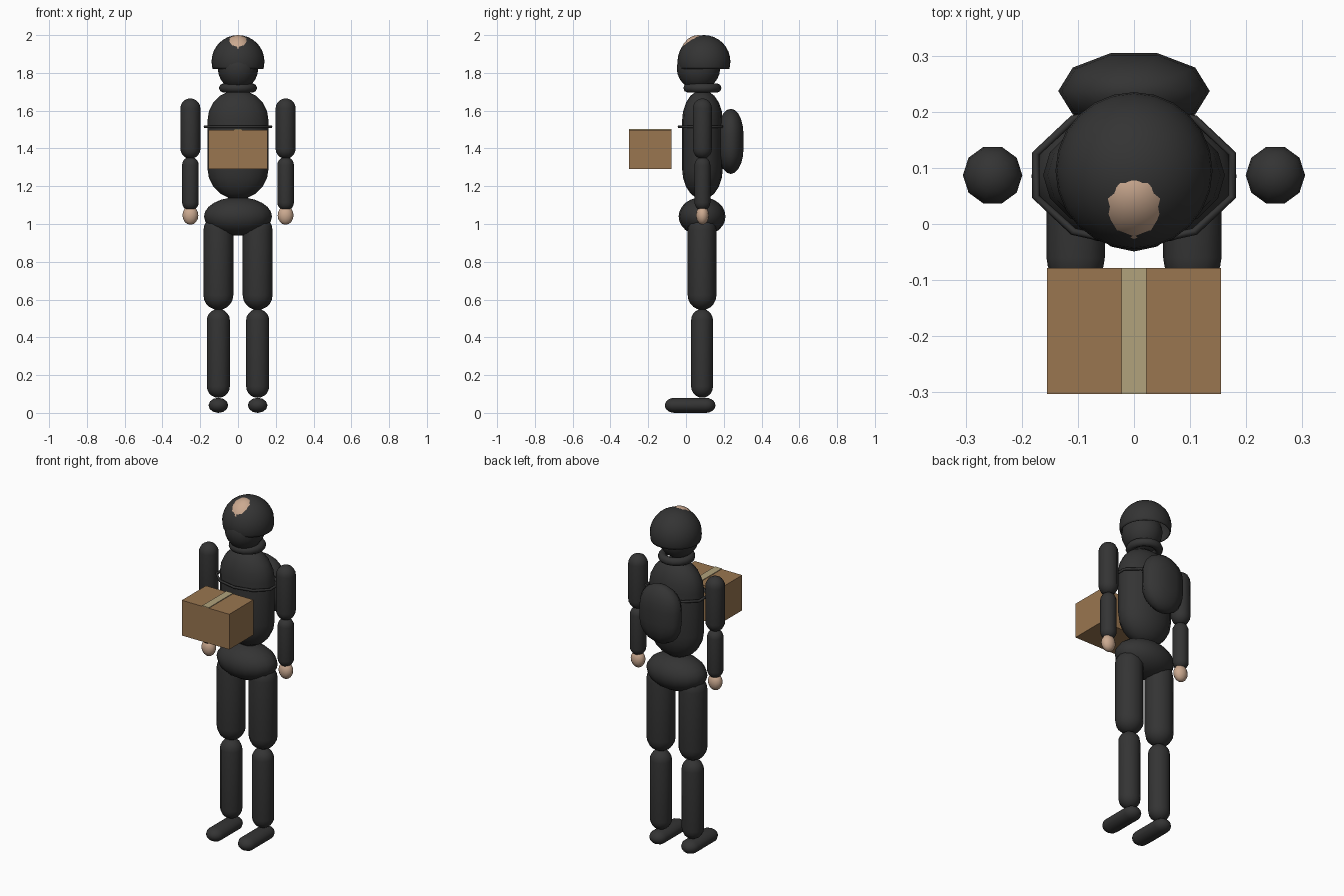
import bpy, bmesh, math
from mathutils import Matrix, Vector

if "Cube" in bpy.data.objects:
    bpy.data.objects.remove(bpy.data.objects["Cube"])


def mat(name, r, g, b):
    m = bpy.data.materials.new(name)
    m.diffuse_color = (r, g, b, 1)
    m.use_nodes = True
    m.node_tree.nodes["Principled BSDF"].inputs["Base Color"].default_value = m.diffuse_color
    return m


CLOTH = mat("charcoal cloth", 0.034, 0.034, 0.034)
SKIN = mat("skin", 0.60, 0.40, 0.28)
CARD = mat("cardboard", 0.32, 0.18, 0.08)
TAPE = mat("packing tape", 0.44, 0.36, 0.20)
CY = 0.087  # depth of the body's axis


def finish(name, bm, material, smooth=True):
    bmesh.ops.recalc_face_normals(bm, faces=bm.faces)
    me = bpy.data.meshes.new(name)
    bm.to_mesh(me)
    bm.free()
    me.materials.append(material)
    for p in me.polygons:
        p.use_smooth = smooth
    ob = bpy.data.objects.new(name, me)
    bpy.context.collection.objects.link(ob)
    return ob


def capsule(name, center, rx, ry, length, cap, material, axis="Z", segs=10, rings=5):
    """Rounded cylinder: elliptical section rx * ry, end caps of height cap."""
    bm = bmesh.new()
    half = length / 2 - cap
    prof = []
    for side in (-1, 1):
        angles = [math.pi / 2 * i / rings for i in range(rings)]
        if side < 0:
            angles.reverse()
        prof += [(math.cos(a), side * (half + cap * math.sin(a))) for a in angles]
    loops = [[bm.verts.new((rx * r * math.cos(2 * math.pi * k / segs),
                            ry * r * math.sin(2 * math.pi * k / segs), z))
              for k in range(segs)] for r, z in prof]
    for a, b in zip(loops, loops[1:]):
        for k in range(segs):
            n = (k + 1) % segs
            bm.faces.new((a[k], a[n], b[n], b[k]))
    for loop, z in ((loops[0], -length / 2), (loops[-1], length / 2)):
        tip = bm.verts.new((0, 0, z))
        for k in range(segs):
            bm.faces.new((loop[k], loop[(k + 1) % segs], tip))
    if axis == "Y":
        bm.transform(Matrix.Rotation(math.radians(90), 4, "X"))
    bm.transform(Matrix.Translation(center))
    return finish(name, bm, material)


def ellipsoid(name, center, radii, material, segs=16, rings=12, cut=None):
    bm = bmesh.new()
    bmesh.ops.create_uvsphere(bm, u_segments=segs, v_segments=rings, radius=1)
    bm.transform(Matrix.Translation(center) @ Matrix.Diagonal((*radii, 1)))
    if cut is not None:  # keep only what is above the cut height
        bmesh.ops.bisect_plane(bm, geom=bm.verts[:] + bm.edges[:] + bm.faces[:],
                               plane_co=(0, 0, cut), plane_no=(0, 0, 1), clear_inner=True)
    return finish(name, bm, material)


def ring(name, center, rx, ry, tube, tube_z, segs, sides, turn=0.0):
    bm = bmesh.new()
    loops = []
    for i in range(segs):
        a = 2 * math.pi * i / segs + turn
        loops.append([])
        for j in range(sides):
            b = 2 * math.pi * j / sides
            o = tube * math.cos(b)
            loops[-1].append(bm.verts.new(((rx + o) * math.cos(a), (ry + o) * math.sin(a),
                                           tube_z * math.sin(b))))
    for i in range(segs):
        p, q = loops[i], loops[(i + 1) % segs]
        for j in range(sides):
            k = (j + 1) % sides
            bm.faces.new((p[j], q[j], q[k], p[k]))
    bm.transform(Matrix.Translation(center))
    return finish(name, bm, CLOTH)


def box(name, lo, hi, material):
    bm = bmesh.new()
    bmesh.ops.create_cube(bm, size=1)
    lo, hi = Vector(lo), Vector(hi)
    bm.transform(Matrix.Translation((lo + hi) / 2) @ Matrix.Diagonal((*(hi - lo), 1)))
    return finish(name, bm, material, smooth=False)


# Head, face mask, open-bottomed helmet and collar
ellipsoid("head", (0, 0.065, 1.86), (0.100, 0.105, 0.1405), SKIN)
ellipsoid("face_mask", (0, 0.066, 1.825), (0.107, 0.115, 0.115), CLOTH)
helmet = ellipsoid("helmet", (0, 0.095, 1.86), (0.14, 0.14, 0.14), CLOTH,
                   segs=24, rings=16, cut=1.82)
shell = helmet.modifiers.new("shell", "SOLIDIFY")
shell.thickness = 0.004
shell.offset = -1
ring("collar", (0, CY, 1.72), 0.078, 0.078, 0.023, 0.024, 16, 8)

# Torso, chest strap, backpack and hips
capsule("torso", (0, CY, 1.42), 0.162, 0.108, 0.58, 0.165, CLOTH, segs=16)
ring("chest_strap", (0, CY, 1.515), 0.184, 0.124, 0.007, 0.008, 10, 6, math.radians(18))
capsule("backpack", (0, 0.237, 1.4375), 0.135, 0.071, 0.345, 0.135, CLOTH)
ellipsoid("hips", (0, 0.085, 1.04), (0.18, 0.124, 0.102), CLOTH)

# Limbs on both sides
for side, s in (("left", -1), ("right", 1)):
    capsule(side + "_upper_arm", (s * 0.252, CY, 1.505), 0.053, 0.053, 0.32, 0.053, CLOTH)
    capsule(side + "_forearm", (s * 0.252, CY, 1.213), 0.044, 0.044, 0.285, 0.044, CLOTH)
    ellipsoid(side + "_hand", (s * 0.252, CY, 1.046), (0.042, 0.034, 0.050), SKIN, 12, 8)
    capsule(side + "_thigh", (s * 0.104, 0.085, 0.795), 0.079, 0.076, 0.50, 0.078, CLOTH, segs=12)
    capsule(side + "_shin", (s * 0.104, 0.085, 0.315), 0.061, 0.058, 0.47, 0.06, CLOTH, segs=12)
    capsule(side + "_boot", (s * 0.104, 0.022, 0.04), 0.052, 0.040, 0.268, 0.052, CLOTH,
            axis="Y", segs=12)

# Carton held in front, with a tape strip along the top
box("carton", (-0.155, -0.303, 1.29), (0.155, -0.078, 1.498), CARD)
box("carton_tape", (-0.022, -0.303, 1.497), (0.022, -0.078, 1.502), TAPE)
